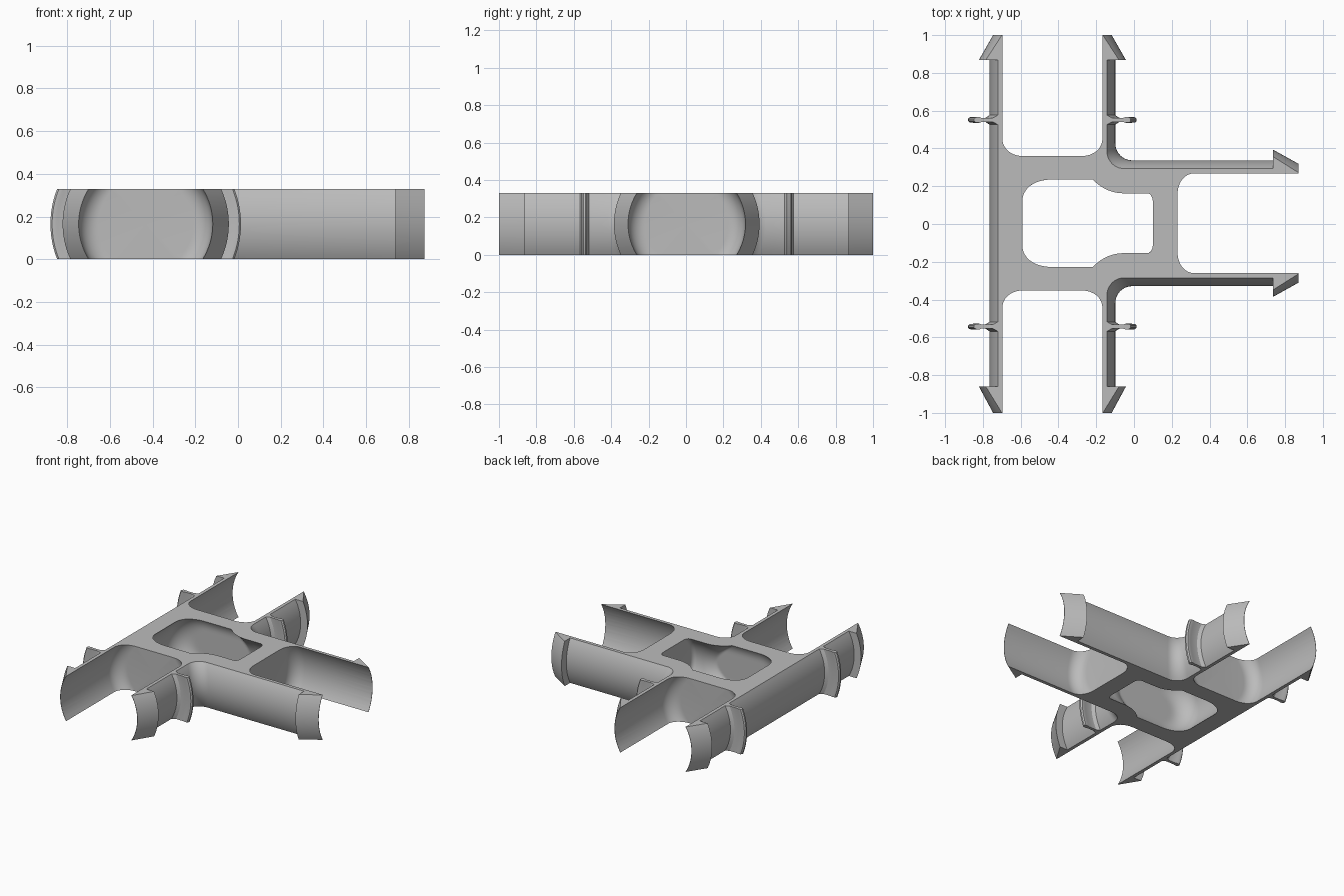
import bpy, bmesh
from math import sqrt, hypot, sin, cos, pi, radians
from mathutils import Vector

if "Cube" in bpy.data.objects:
    bpy.data.objects.remove(bpy.data.objects["Cube"])

HALF = 0.165            # half the height of the slab
CX, CY = -0.432, 0.004  # axis of the long tube, axis of the side tube
OUTER, INNER, CORE = 0.333, 0.312, 0.229

grey = bpy.data.materials.new("plain grey")
grey.use_nodes = True
grey.diffuse_color = (0.5, 0.5, 0.5, 1)
grey.node_tree.nodes["Principled BSDF"].inputs["Base Color"].default_value = (0.5, 0.5, 0.5, 1)


def width(r, dz):
    """Half width of a circle of radius r at height dz from its axis."""
    return sqrt(max(r * r - dz * dz, 0))


def finish(name, bm):
    bmesh.ops.recalc_face_normals(bm, faces=bm.faces)
    mesh = bpy.data.meshes.new(name)
    bm.to_mesh(mesh)
    bm.free()
    mesh.materials.append(grey)
    ob = bpy.data.objects.new(name, mesh)
    bpy.context.collection.objects.link(ob)
    return ob


def loft(name, half_outline, reach, layers=20):
    """Stack outlines, mirrored across the side tube axis, over the height."""
    bm = bmesh.new()
    rings = []
    for k in range(layers + 1):
        dz = reach * (2 * k / layers - 1)
        half = half_outline(dz)
        ring = []
        for s, pts in ((1, half), (-1, half[::-1])):
            for x, y in pts:
                shift = CY if y < 0.99 else 0
                ring.append(bm.verts.new((x, s * y + shift, HALF + dz)))
        rings.append(ring)
    n = len(rings[0])
    for a, b in zip(rings, rings[1:]):
        for i in range(n):
            j = (i + 1) % n
            bm.faces.new((a[i], a[j], b[j], b[i]))
    bm.faces.new(rings[0])
    bm.faces.new(rings[-1])
    return finish(name, bm)


# Edge of an arm as (radius, distance): beaded flange, then hooked barb
bead = [(0.35, 0.014), (0.355, 0.011), (0.41, 0.011), (0.42, 0.015), (0.438, 0.014), (0.446, 0.006)]
FLANGE = [(OUTER, -0.025)] + [(r, -t) for r, t in bead] + bead[::-1] + [(OUTER, 0.025)]


def barb(tip):
    return [(OUTER, tip - 0.135), (0.389, tip - 0.135), (INNER + 0.002, tip)]


def body_outline(dz):
    arm = [(width(r, dz), 0.547 + t) for r, t in FLANGE]
    arm += [(width(r, dz), t) for r, t in barb(1.0)]
    w, fillet = width(OUTER, dz), 0.09
    pts = [(CX - r, t) for r, t in arm]
    pts += [(CX + r, t) for r, t in reversed(arm)]
    for i in range(11):
        a = pi / 2 * i / 10
        pts.append((CX + w + fillet * (1 - cos(a)), w + fillet * (1 - sin(a))))
    pts += [(t, width(r, dz)) for r, t in barb(0.872)]
    return pts


def core_outline(dz):
    """Rounded tee opening through the middle."""
    w, blend = width(CORE, dz), 0.22
    end, soft = 0.25, 0.13
    right, round_r = 0.10, 0.03

    def cap(x):
        rho = hypot(min(x - CX, 0), dz)
        return end - soft + width(soft, max(0, rho - CORE + soft))

    pts = []
    for i in range(13):
        x = CX - w * cos(pi / 2 * i / 12)
        pts.append((x, cap(x)))
    start, centre = CX + w, CX + w + blend
    for i in range(25):
        x = start + blend * i / 24
        pts.append((x, min(cap(x), w + blend - width(blend, centre - x))))
    for i in range(7):
        a = pi / 2 * i / 6
        r = CORE - round_r * (1 - cos(a))
        pts.append((right - round_r * (1 - sin(a)), width(r, dz)))
    return pts


def bore(name, origin, axis, floor, stop=1.2, soft=0.09):
    """Round-bottomed bore along an axis."""
    axis, up = Vector(axis), Vector((0, 0, 1))
    profile = [(0, floor)]
    for i in range(11):
        a = pi / 2 * i / 10
        profile.append((INNER - soft * (1 - sin(a)), floor + soft * (1 - cos(a))))
    profile += [(INNER, stop), (0, stop)]
    bm = bmesh.new()
    verts = [bm.verts.new(Vector(origin) + axis * t + up * r) for r, t in profile]
    edges = [bm.edges.new(p) for p in zip(verts, verts[1:])]
    bmesh.ops.spin(bm, geom=verts + edges, cent=origin, axis=axis, angle=2 * pi, steps=72)
    bmesh.ops.remove_doubles(bm, verts=bm.verts, dist=0.0001)
    return finish(name, bm)


body = loft("tee_connector", body_outline, HALF)
cutters = [
    loft("core_cutter", core_outline, HALF + 0.004),
    bore("back_bore", (CX, CY, HALF), (0, 1, 0), 0.355),
    bore("front_bore", (CX, CY, HALF), (0, -1, 0), 0.355),
    bore("side_bore", (0, CY, HALF), (1, 0, 0), 0.23),
]

bpy.ops.object.select_all(action='DESELECT')
bpy.context.view_layer.objects.active = body
body.select_set(True)
for cutter in cutters:
    cutter.hide_render = True
    mod = body.modifiers.new("cut", 'BOOLEAN')
    mod.operation = 'DIFFERENCE'
    mod.solver = 'EXACT'
    mod.object = cutter
    bpy.ops.object.modifier_apply(modifier=mod.name)
    bpy.data.objects.remove(cutter)

bpy.ops.object.shade_smooth_by_angle(angle=radians(30))
